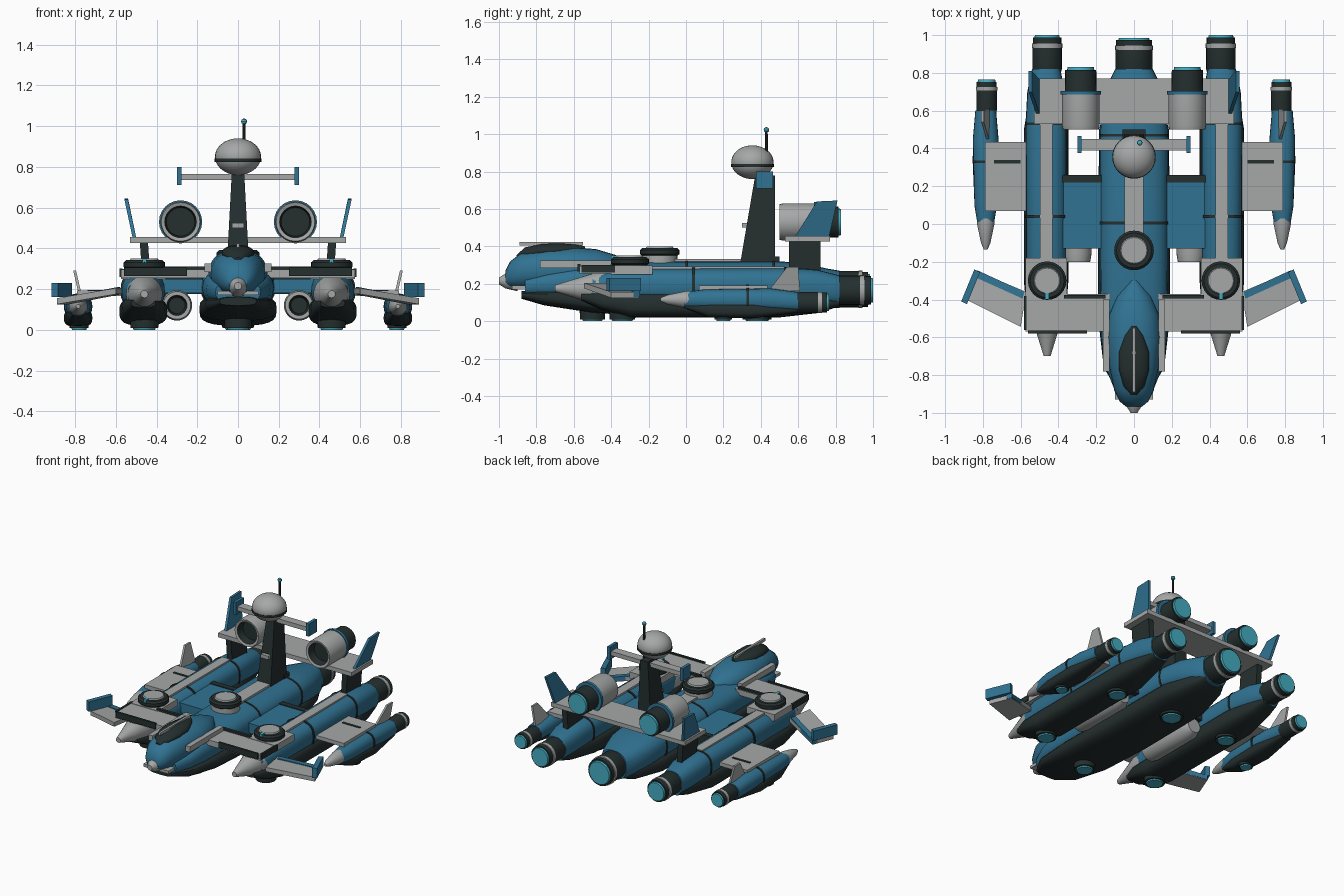
import bpy, bmesh, math
from mathutils import Vector

cube = bpy.data.objects.get("Cube")
if cube:
    bpy.data.objects.remove(cube, do_unlink=True)


def material(name, rgb):
    m = bpy.data.materials.new(name)
    m.use_nodes = True
    m.diffuse_color = (*rgb, 1)
    m.node_tree.nodes["Principled BSDF"].inputs["Base Color"].default_value = (*rgb, 1)
    return m


BLUE = material("hull blue", (0.03, 0.17, 0.29))
GREY = material("panel grey", (0.38, 0.39, 0.39))
DARK = material("dark metal", (0.018, 0.028, 0.028))
CYAN = material("glow cyan", (0.06, 0.42, 0.54))


def finish(name, bm, mats, smooth=True):
    bmesh.ops.recalc_face_normals(bm, faces=bm.faces)
    me = bpy.data.meshes.new(name)
    bm.to_mesh(me)
    bm.free()
    for m in mats:
        me.materials.append(m)
    if smooth:
        me.shade_smooth()
        me.set_sharp_from_angle(angle=math.radians(35))
    ob = bpy.data.objects.new(name, me)
    bpy.context.collection.objects.link(ob)
    return ob


def skin(bm, rings, mat_ids=None):
    """Join equal rings of points into a closed tube."""
    loops = [[bm.verts.new(p) for p in r] for r in rings]
    n = len(loops[0])
    for k, (a, b) in enumerate(zip(loops, loops[1:])):
        for i in range(n):
            f = bm.faces.new((a[i], a[(i + 1) % n], b[(i + 1) % n], b[i]))
            f.material_index = mat_ids[k] if mat_ids else 0
    for loop, k in ((loops[0], 0), (loops[-1], -1)):
        f = bm.faces.new(loop)
        f.material_index = mat_ids[k] if mat_ids else 0


def section(x, y, hw, zb, zt, power, n=24):
    """Rounded-box cross-section at one station along the hull."""
    pts = []
    for i in range(n):
        a = 2 * math.pi * i / n
        c, s = math.cos(a), math.sin(a)
        px = math.copysign(abs(c) ** (2 / power), c)
        pz = math.copysign(abs(s) ** (2 / power), s)
        pts.append((x + hw * px, y, (zb + zt) / 2 + (zt - zb) / 2 * pz))
    return pts


def loft(name, x, stations, mat, power=2.6):
    bm = bmesh.new()
    skin(bm, [section(x, *st, power) for st in stations])
    return finish(name, bm, [mat])


def band(name, x, y, hw, zb, zt, power=2.6):
    g = 0.004
    return loft(name, x, [(y + d, hw + g, zb - g, zt + g) for d in (-0.007, 0.007)], DARK, power)


def turn(name, loc, profile, mats, axis="y", n=24):
    """Lathe (radius, distance) pairs; mats lists one colour per segment."""
    bm = bmesh.new()
    rings = []
    for r, t in profile:
        ring = []
        for i in range(n):
            a = 2 * math.pi * i / n
            u, v = r * math.cos(a), r * math.sin(a)
            ring.append(Vector(loc) + Vector((u, t, v) if axis == "y" else (u, v, t)))
        rings.append(ring)
    used = list(dict.fromkeys(mats))
    skin(bm, rings, [used.index(m) for m in mats])
    return finish(name, bm, used)


def slab(name, corners, offset, mat):
    bm = bmesh.new()
    skin(bm, [corners, [Vector(c) + Vector(offset) for c in corners]])
    return finish(name, bm, [mat], False)


def box(name, x, y, z, mat, s=1):
    return slab(name, [(s * x[0], y[0], z[0]), (s * x[1], y[0], z[0]),
                       (s * x[1], y[1], z[0]), (s * x[0], y[1], z[0])], (0, 0, z[1] - z[0]), mat)


def nozzle(name, x, z, r, y0, y1):
    d = y1 - y0
    prof = [(r * 0.9, y0 - 0.03), (r, y0), (r, y0 + d * .62), (r * 1.04, y0 + d * .62),
            (r * 1.04, y0 + d * .75), (r * .97, y0 + d * .75), (r * .97, y1 - .012),
            (r * .86, y1 - .012), (r * .82, y1)]
    turn(name, (x, 0, z), prof, [DARK, DARK, GREY, GREY, GREY, DARK, DARK, CYAN])


def lift_jet(name, x, y, r):
    turn(name, (x, y, 0), [(r * .85, 0), (r * .9, .008), (r * 1.1, .008), (r * 1.15, .06)],
         [CYAN, DARK, DARK], "z")


def turret(name, x, y, z, r):
    turn(name, (x, y, z), [(r * .9, -.05), (r * .9, 0), (r, .008), (r, .03), (r * .88, .042),
                           (r * .7, .042), (r * .65, .05)], [GREY, DARK, DARK, DARK, DARK, GREY], "z")


# Central fuselage
loft("fuselage_upper", 0, [(-.86, .11, .13, .24), (-.75, .155, .12, .27), (-.6, .175, .11, .3),
     (-.2, .18, .1, .32), (.5, .18, .1, .32), (.62, .17, .09, .31), (.76, .13, .07, .28),
     (.82, .1, .07, .27)], BLUE)
loft("fuselage_keel", 0, [(-.88, .09, .12, .16), (-.76, .16, .085, .17), (-.5, .19, .045, .17),
     (-.1, .19, .02, .17), (.5, .185, .02, .17), (.72, .13, .045, .15), (.82, .08, .08, .14)], DARK, 3)
for i, y in enumerate((.005, .47)):
    band(f"fuselage_seam_{i}", 0, y, .18, .1, .32)
nozzle("main_nozzle", 0, .17, .097, .82, .985)
lift_jet("front_lift_jet", 0, -.5, .06)
lift_jet("rear_lift_jet", 0, .38, .07)
box("spine_panel", (-.05, .05), (-.06, .32), (.3, .332), GREY)
box("tower_rear_block", (-.06, .06), (.44, .5), (.3, .345), DARK)
turret("spine_turret", 0, -.14, .35, .105)

# Cockpit head
loft("cockpit_head", 0, [(-.965, .045, .19, .27), (-.94, .075, .18, .32), (-.88, .105, .17, .365),
     (-.75, .132, .16, .39), (-.6, .145, .16, .395), (-.48, .132, .18, .385), (-.38, .09, .2, .355),
     (-.3, .02, .26, .32)], BLUE, 2.2)
loft("canopy", 0, [(-.905, .015, .33, .355), (-.86, .055, .33, .395), (-.77, .08, .34, .413),
     (-.68, .08, .34, .417), (-.59, .05, .35, .41), (-.54, .012, .37, .4)], DARK, 2)
box("canopy_spine", (-.008, .008), (-.89, -.55), (.405, .424), GREY)
turn("nose_tip", (0, 0, .215), [(.018, -1), (.04, -.965), (.055, -.9)], [GREY, GREY])
box("chin_plate", (-.1, .1), (-.93, -.85), (.17, .19), GREY)

# Sensor tower with dome, crossbar and aerial
bm = bmesh.new()
skin(bm, [[(-w, a, z), (w, a, z), (w, .475, z), (-w, .475, z)]
          for w, a, z in ((.055, .29, .31), (.03, .37, .78))])
finish("tower", bm, [DARK], False)
box("tower_step", (-.03, .03), (.3, .34), (.5, .525), GREY)
box("crossbar", (-.28, .28), (.39, .45), (.735, .765), GREY)
dome = [(.113 * math.cos(a), .09 * math.sin(a)) for a in
        (math.radians(d) for d in range(-88, 90, 8))]
turn("sensor_dome", (0, .355, .85), dome, [GREY] * (len(dome) - 1), "z", 32)
turn("dome_band", (0, .355, .832), [(.1, -.008), (.115, -.008), (.115, .008), (.1, .008)],
     [DARK] * 3, "z", 32)
turn("aerial", (.03, .43, 0), [(.008, .76), (.007, 1.02)], [DARK], "z", 8)
turn("aerial_light", (.03, .43, 1.023), [(.002, -.015), (.012, -.009), (.015, 0), (.012, .009),
                                       (.002, .015)], [CYAN] * 4, "z", 12)

# Rear bridge wing
box("bridge_wing", (-.53, .53), (.53, .77), (.425, .455), GREY)

for s, side in ((1, "left"), (-1, "right")):
    # Booster pod
    x = s * .465
    loft(f"{side}_pod_upper", x, [(-.5, .075, .11, .24), (-.35, .105, .1, .28), (.55, .108, .1, .285),
         (.7, .1, .09, .275), (.82, .075, .08, .245)], BLUE)
    loft(f"{side}_pod_keel", x, [(-.56, .06, .11, .15), (-.45, .105, .06, .16), (-.3, .118, .02, .16),
         (.5, .118, .02, .16), (.72, .08, .05, .15), (.82, .06, .08, .14)], DARK, 3)
    turn(f"{side}_pod_cone", (s * .46, 0, .175), [(.018, -.7), (.055, -.58), (.09, -.47), (.09, -.38)],
         [GREY] * 3)
    for i, y in enumerate((.04, .53)):
        band(f"{side}_pod_seam_{i}", x, y, .108, .1, .285)
    box(f"{side}_pod_strip", (.432, .498), (-.2, .53), (.25, .293), GREY, s)
    nozzle(f"{side}_pod_nozzle", s * .46, .165, .078, .82, 1)
    for i, y in enumerate((-.34, .38)):
        lift_jet(f"{side}_pod_lift_jet_{i}", s * .46, y, .062)

    # Forward wing deck and turret
    box(f"{side}_wing_deck", (.13, .575), (-.57, -.37), (.255, .295), GREY, s)
    box(f"{side}_turret_deck", (.355, .575), (-.4, -.18), (.25, .298), GREY, s)
    box(f"{side}_deck_front_trim", (.25, .56), (-.58, -.565), (.265, .305), DARK, s)
    box(f"{side}_deck_rear_trim", (.15, .37), (-.395, -.375), (.27, .31), DARK, s)
    box(f"{side}_deck_side_trim", (.568, .582), (-.56, -.38), (.26, .3), DARK, s)
    box(f"{side}_cheek_panel", (.13, .165), (-.78, -.4), (.285, .325), GREY, s)
    turret(f"{side}_turret", s * .46, -.3, .3, .102)
    box(f"{side}_turret_light", (.45, .47), (-.4, -.365), (.32, .35), CYAN, s)

    # Drooped canard with flap and tip plate
    slab(f"{side}_canard", [(s * .57, -.36, .175), (s * .83, -.25, .125), (s * .89, -.4, .125),
                            (s * .6, -.545, .175)], (0, 0, .03), GREY)
    slab(f"{side}_canard_flap", [(s * .58, -.36, .178), (s * .83, -.245, .128),
                                 (s * .845, -.28, .128), (s * .59, -.395, .178)], (0, 0, .032), BLUE)
    slab(f"{side}_canard_tip", [(s * .815, -.255, .16), (s * .845, -.24, .16), (s * .915, -.41, .16),
                                (s * .885, -.425, .16)], (0, 0, .07), BLUE)

    # Inner blue deck with tunnel pod below
    box(f"{side}_inner_deck", (.16, .38), (-.13, .225), (.18, .25), BLUE, s)
    box(f"{side}_inner_deck_trim", (.16, .38), (.22, .26), (.175, .255), DARK, s)
    turn(f"{side}_tunnel", (s * .3, 0, .12), [(.04, -.15), (.05, -.2), (.068, -.2), (.075, -.16),
         (.075, .2), (.05, .25)], [DARK, GREY, GREY, GREY, GREY])

    # Outer pod on stub wing
    x = s * .785
    box(f"{side}_stub_wing", (.56, .79), (.07, .435), (.165, .192), GREY, s)
    box(f"{side}_stub_wing_slot", (.6, .74), (.32, .338), (.185, .196), DARK, s)
    loft(f"{side}_outer_pod", x, [(-.01, .042, .07, .155), (.1, .06, .06, .17), (.45, .068, .05, .175),
         (.6, .055, .05, .155)], BLUE, 2.3)
    loft(f"{side}_outer_keel", x, [(-.01, .03, .07, .09), (.12, .06, .02, .1), (.35, .07, .015, .1),
         (.6, .04, .045, .09)], DARK, 3)
    turn(f"{side}_outer_cone", (x, 0, .115), [(.01, -.135), (.025, -.1), (.046, 0), (.046, .03)],
         [GREY] * 3)
    band(f"{side}_outer_seam", x, .33, .066, .055, .174, 2.3)
    nozzle(f"{side}_outer_nozzle", s * .78, .1, .055, .61, .765)
    lift_jet(f"{side}_outer_lift_jet", s * .78, .2, .042)
    slab(f"{side}_outer_fin", [(s * .765, .44, .16), (s * .795, .54, .29), (s * .795, .6, .29),
                               (s * .765, .61, .16)], (s * .014, 0, 0), GREY)

    # Bridge pylon, tail fin and turbine
    slab(f"{side}_pylon", [(s * .43, .55, .25), (s * .47, .55, .25), (s * .47, .72, .25),
                           (s * .43, .72, .25)], (s * .012, 0, .18), DARK)
    slab(f"{side}_tail_fin", [(s * .495, .57, .43), (s * .54, .7, .64), (s * .54, .81, .645),
                              (s * .495, .76, .43)], (s * .018, 0, 0), BLUE)
    box(f"{side}_crossbar_end", (.278, .3), (.375, .465), (.71, .8), BLUE, s)
    turn(f"{side}_turbine", (s * .282, 0, .53),
         [(.07, .56), (.078, .505), (.095, .5), (.1, .52), (.1, .685), (.106, .685), (.106, .705),
          (.084, .705), (.082, .815), (.072, .815), (.07, .83)],
         [DARK, GREY, GREY, GREY, BLUE, BLUE, BLUE, DARK, DARK, CYAN])
